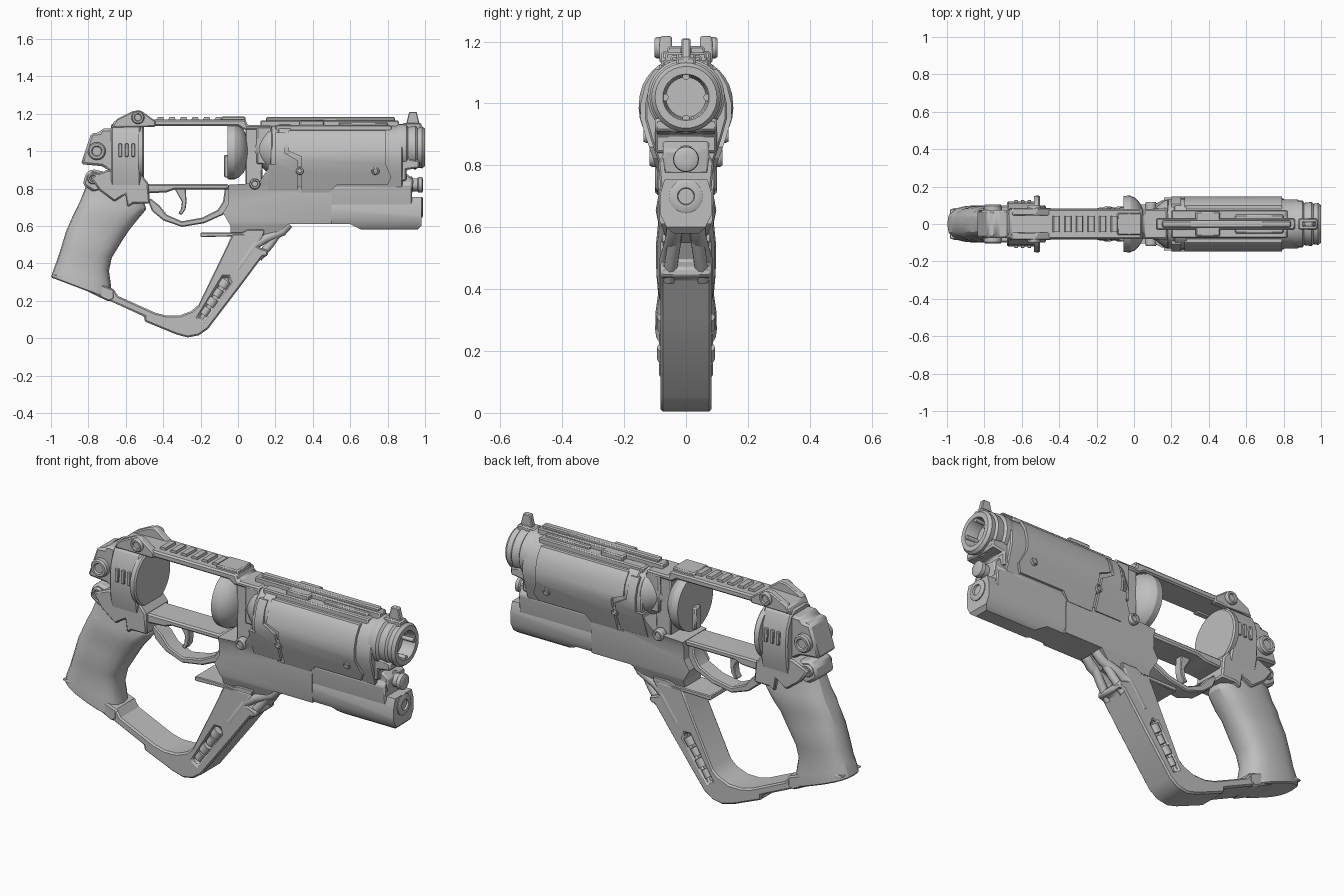
import bpy, bmesh, math
from mathutils import Vector

grey = bpy.data.materials.new("gunmetal grey")
grey.diffuse_color = (0.52, 0.52, 0.52, 1)


def finish(name, bm, bevel=0):
    bmesh.ops.recalc_face_normals(bm, faces=bm.faces)
    me = bpy.data.meshes.new(name)
    bm.to_mesh(me)
    bm.free()
    me.materials.append(grey)
    ob = bpy.data.objects.new(name, me)
    bpy.context.collection.objects.link(ob)
    if bevel:
        m = ob.modifiers.new("edge", 'BEVEL')
        m.width, m.segments, m.angle_limit = bevel, 1, math.radians(35)
    return ob


def loft(name, rings, bevel=0):
    """Skin a list of equally sized rings and cap both ends."""
    bm = bmesh.new()
    rows = [[bm.verts.new(p) for p in r] for r in rings]
    n = len(rows[0])
    for a, b in zip(rows, rows[1:]):
        for i in range(n):
            bm.faces.new((a[i], a[(i + 1) % n], b[(i + 1) % n], b[i]))
    bm.faces.new(rows[0])
    bm.faces.new(rows[-1])
    return finish(name, bm, bevel)


def plate(name, pts, y0, y1, bevel=0.008):
    """Side profile (x, z) extruded from y0 to y1."""
    return loft(name, [[(x, y, z) for x, z in pts] for y in (y0, y1)], bevel)


def slab(name, pts, hw, bevel=0.008):
    return plate(name, pts, -hw, hw, bevel)


def box(name, x0, x1, z0, z1, hw, bevel=0.006):
    return slab(name, [(x0, z0), (x1, z0), (x1, z1), (x0, z1)], hw, bevel)


def section(name, half, x0, x1, bevel=0):
    """Half cross-section (y, z), mirrored and run along x."""
    full = half + [(-y, z) for y, z in reversed(half)]
    return loft(name, [[(x, y, z) for y, z in full] for x in (x0, x1)], bevel)


def lathe(name, prof, cz, n=32):
    """Profile (x, r) turned about the x axis at height cz."""
    return loft(name, [[(x, r * math.cos(t), cz + r * math.sin(t)) for t in
                        [2 * math.pi * i / n for i in range(n)]] for x, r in prof])


def bolt(name, x, z, r, y, depth=0.04):
    """Stepped round bolts on both sides."""
    for s in (-1, 1):
        prof = [(y - depth, r), (y - 0.008, r), (y, r * .85), (y, r * .6), (y - .008, r * .5)]
        loft(name, [[(x + q * math.cos(t), s * d, z + q * math.sin(t)) for t in
                     [math.pi * i / 8 for i in range(16)]] for d, q in prof])


def boolean(ob, cutter, op):
    m = ob.modifiers.new("cut", 'BOOLEAN')
    m.operation, m.object, m.solver = op, cutter, 'EXACT'
    bpy.context.view_layer.objects.active = ob
    bpy.ops.object.modifier_apply(modifier="cut")
    bpy.data.objects.remove(cutter)
    return ob


def tube(name, pts, r):
    cu = bpy.data.curves.new(name, 'CURVE')
    cu.dimensions, cu.bevel_depth, cu.bevel_resolution, cu.use_fill_caps = '3D', r, 3, True
    sp = cu.splines.new('POLY')
    sp.points.add(len(pts) - 1)
    for p, c in zip(sp.points, pts):
        p.co = (*c, 1)
    cu.materials.append(grey)
    ob = bpy.data.objects.new(name, cu)
    bpy.context.collection.objects.link(ob)


# barrel shroud: inner core plus outer armour trimmed to its side outline
shell = [(.03, 1.145), (.07, 1.135), (.105, 1.105), (.132, 1.06), (.147, 1.0), (.147, .95),
         (.128, .885), (.092, .78)]
core = [(y * .9, .965 + (z - .965) * .94) for y, z in shell]
section("shroud_core", core, .17, .88, .006)
armour = section("shroud_armour", shell, .2, .9)
outline = slab("trim", [(.27, 1.11), (.79, 1.11), (.79, .93), (.82, .86), (.8, .82), (.53, .82),
                        (.49, .78), (.34, .78), (.34, .97), (.27, 1.0)], .3, 0)
boolean(armour, outline, 'INTERSECT')
rear_armour = section("shroud_rear_armour", shell, .16, .4)
boolean(rear_armour, slab("trim", [(.16, .79), (.32, .79), (.32, .95), (.25, .99), (.25, 1.1),
                                   (.2, 1.1), (.2, .93), (.16, .93)], .3, 0), 'INTERSECT')
lathe("barrel_rear", [(.09, .07), (.12, .09), (.16, .125), (.18, .13), (.19, .122), (.21, .122),
                      (.22, .135), (.28, .135)], 1.01)
lathe("muzzle", [(.8, .1), (.86, .125), (.9, .125), (.91, .113), (.95, .118), (.96, .108), (.985, .112),
                 (1, .1), (1, .075), (.985, .07), (.93, .065), (.93, .01)], 1.02)
for i in range(4):
    a = math.pi / 2 * i
    c, s = math.cos(a), math.sin(a)
    tube("muzzle_lug", [(.93, .068 * c, 1.02 + .068 * s), (.995, .068 * c, 1.02 + .068 * s)], .012)
slab("muzzle_bracket", [(.84, .84), (.9, .84), (.9, .9), (.97, .91), (.97, .95), (.84, .97)], .1)

# top rib, raised covers and front sight
box("top_rib", .12, .86, 1.12, 1.165, .03)
box("rib_cap", .15, .84, 1.16, 1.182, .018)
box("rib_cover", .33, .46, 1.12, 1.165, .066)
box("rib_front_cover", .54, .8, 1.11, 1.155, .05)
for s in (-1, 1):
    box("rib_side_rail", .2, .82, 1.1, 1.14, .075)
slab("front_sight", [(.89, 1.1), (.985, 1.1), (.97, 1.15), (.955, 1.21), (.915, 1.21), (.9, 1.15)], .014, .004)
box("front_sight_base", .88, .98, 1.09, 1.15, .03)

# lower frame and underbarrel housing
frame = section("lower_frame", [(.125, .93), (.125, .885), (.09, .79), (.085, .62), (.06, .55)], -.2, .52)
boolean(frame, slab("trim", [(-.05, .82), (.11, .83), (.17, .92), (.3, .92), (.3, .78), (.5, .78), (.5, .61),
                             (.27, .61), (.2, .55), (-.04, .55), (-.04, .6), (-.08, .67), (-.05, .72)],
                    .3, 0), 'INTERSECT')
slab("bottom_plate", [(-.2, .54), (.14, .55), (.14, .58), (.05, .58), (.02, .565), (-.2, .565)], .08, .004)
section("underbarrel_core", [(.06, .86), (.09, .81), (.08, .7), (.06, .62)], .28, .93, .006)
pod = section("underbarrel_pod", [(.045, .775), (.068, .76), (.083, .71), (.083, .64), (.06, .595), (.04, .58)],
              .26, .98)
boolean(pod, slab("trim", [(.27, .61), (.6, .61), (.66, .58), (.96, .58), (.98, .6), (.98, .755), (.66, .755),
                           (.62, .8), (.5, .8), (.47, .74), (.27, .74)], .3, 0), 'INTERSECT')
lathe("pod_nozzle", [(.95, .055), (.985, .055), (.99, .045), (.99, .028), (.965, .022), (.965, .005)], .7, 20)
lathe("guide_rod", [(.86, .045), (.93, .045), (.935, .035), (.96, .035), (.965, .042), (.985, .04),
                    (.99, .03), (.99, .01)], .82, 20)
slab("front_lower_bracket", [(.8, .77), (.93, .77), (.94, .85), (.9, .88), (.82, .88)], .075)
bolt("shroud_bolt", .33, .895, .022, .137)
bolt("shroud_front_bolt", .735, .895, .022, .137)
bolt("crane_bolt", .09, .825, .03, .118)

# cylinder window: dome, rear shield, straps
lathe("front_shield", [(-.055, .02), (-.055, .15), (-.02, .152), (.005, .14), (.03, .115), (.048, .08),
                       (.058, .04), (.06, .005)], 1.0)
box("window_hub", -.075, -.04, .86, .98, .025)
lathe("rear_shield", [(-.535, .1), (-.535, .15), (-.51, .153), (-.503, .145), (-.503, .01)], .985)
box("front_post", .04, .13, .8, 1.14, .07)
box("post_rib", .1, .18, .93, 1.13, .085)
slab("top_strap", [(-.68, 1.12), (-.66, 1.165), (-.5, 1.17), (.04, 1.17), (.05, 1.14), (.18, 1.14),
                   (.18, 1.115), (.03, 1.115), (.0, 1.135), (-.5, 1.135)], .08)
for i in range(7):
    x = -.44 + i * .062
    slab("rail_tooth", [(x, 1.16), (x + .045, 1.16), (x + .04, 1.183), (x + .012, 1.183)], .042, 0)
box("rail_end", -.09, .04, 1.15, 1.185, .06)
slab("bottom_strap", [(-.56, .77), (-.38, .78), (-.34, .795), (-.05, .795), (-.05, .825), (-.5, .825), (-.56, .83)],
     .08)

# rear frame: faceted block flaring towards the rear shield
rear = [(.05, 1.145), (.085, 1.12), (.112, 1.06), (.12, .98), (.115, .88), (.09, .78)]
section("rear_frame", rear, -.68, -.52, .008)
slab("frame_tang", [(-.79, .86), (-.74, .79), (-.66, .73), (-.6, .77), (-.59, .7), (-.56, .72), (-.47, .72),
                    (-.48, .83), (-.52, .88), (-.7, .9)], .1)
for s in (-1, 1):
    for i in range(3):
        x = -.64 + i * .035
        plate("side_vent", [(x, .97), (x + .02, .97), (x + .02, 1.04), (x, 1.04)], s * .1, s * .128, .003)

# rear sight ears and hammer
for s in (-1, 1):
    plate("sight_ear", [(-.67, 1.13), (-.65, 1.17), (-.56, 1.215), (-.52, 1.218), (-.44, 1.16), (-.44, 1.13)],
          s * .045, s * .085, .006)
bolt("sight_knob", -.535, 1.18, .035, .102, .05)
slab("hammer_housing", [(-.84, .93), (-.785, 1.095), (-.74, 1.1), (-.73, 1.12), (-.66, 1.12), (-.66, .88),
                        (-.73, .92)], .075, .015)
bolt("hammer_bolt", -.755, 1.0, .048, .105, .06)
slab("tang_cap", [(-.83, .82), (-.815, .88), (-.78, .905), (-.68, .88), (-.68, .8), (-.77, .78)], .075, .012)
bolt("tang_bolt", -.775, .855, .032, .09)

# grip: rounded rings between rear and front points
rings = []
for rx, rz, fx, fz, w in [(-.81, .82, -.52, .78, .075), (-.845, .73, -.49, .69, .088), (-.87, .68, -.54, .63, .098),
                          (-.885, .65, -.58, .58, .09), (-.92, .57, -.62, .52, .097), (-.95, .47, -.675, .43, .096),
                          (-.97, .41, -.69, .36, .09), (-.985, .37, -.68, .29, .098), (-1, .325, -.67, .2, .1)]:
    a, b = Vector((rx, 0, rz)), Vector((fx, 0, fz))
    ring = []
    for i in range(20):
        t = math.pi * i / 10
        c, s = math.cos(t), math.sin(t)
        p = (a + b) / 2 + (b - a) / 2 * math.copysign(abs(c) ** .8, c)
        ring.append((p.x, w * math.copysign(abs(s) ** .7, s), p.z))
    rings.append(ring)
loft("grip", rings, .006)
slab("grip_base", [(-.99, .34), (-.69, .195), (-.66, .21), (-.66, .26), (-.9, .35)], .085)

# hand guard arm joining grip to frame
arm = slab("guard_arm", [(-.72, .215), (-.5, .115), (-.5, .09), (-.33, .02), (-.27, .004), (-.21, .015), (-.16, .05),
                         (.03, .3), (.13, .435), (.16, .44), (.16, .47), (.1, .49), (.14, .56), (-.03, .56), (-.06, .49),
                         (-.21, .18), (-.25, .145), (-.31, .122), (-.38, .12), (-.44, .135), (-.64, .225), (-.67, .27)],
           .083, .014)
slot = [(-.215, .11), (-.185, .09), (-.04, .3), (-.05, .33), (-.08, .33)]
for s in (-1, 1):
    cut = plate("trim", slot, s * .06, s * .12, 0)
    boolean(arm, cut, 'DIFFERENCE')
    for i, r in enumerate((.022, .028, .022, .028)):
        x, z = -.185 + i * .033, .125 + i * .049
        tube("slot_canister", [(x, s * .066, z), (x + .025, s * .066, z + .037)], r)
    # hoses running from the frame into the arm
    tube("hose", [(.27, s * .035, .61), (.235, s * .04, .57), (.14, s * .05, .53), (.09, s * .06, .5),
                  (.0, s * .06, .37)], .026)
    tube("lower_hose", [(.24, s * .03, .6), (.17, s * .045, .5), (.11, s * .055, .43)], .022)

# trigger guard and trigger
outer = [(-.48, .73), (-.46, .68), (-.4, .63), (-.3, .595), (-.18, .615), (-.08, .66), (-.04, .72), (-.04, .8)]
inner = [(-.07, .8), (-.08, .73), (-.11, .685), (-.19, .645), (-.3, .625), (-.38, .66), (-.42, .71), (-.47, .75)]
slab("trigger_guard", outer + inner, .045, .006)
slab("trigger", [(-.34, .8), (-.3, .73), (-.305, .69), (-.32, .665), (-.3, .66), (-.28, .69), (-.275, .73),
                 (-.28, .8)], .022, .004)

# smooth round parts while keeping hard edges
bpy.ops.object.select_all(action='DESELECT')
for ob in bpy.context.scene.objects:
    if ob.type == 'MESH':
        ob.select_set(True)
        bpy.context.view_layer.objects.active = ob
bpy.ops.object.shade_smooth_by_angle(angle=math.radians(28))
